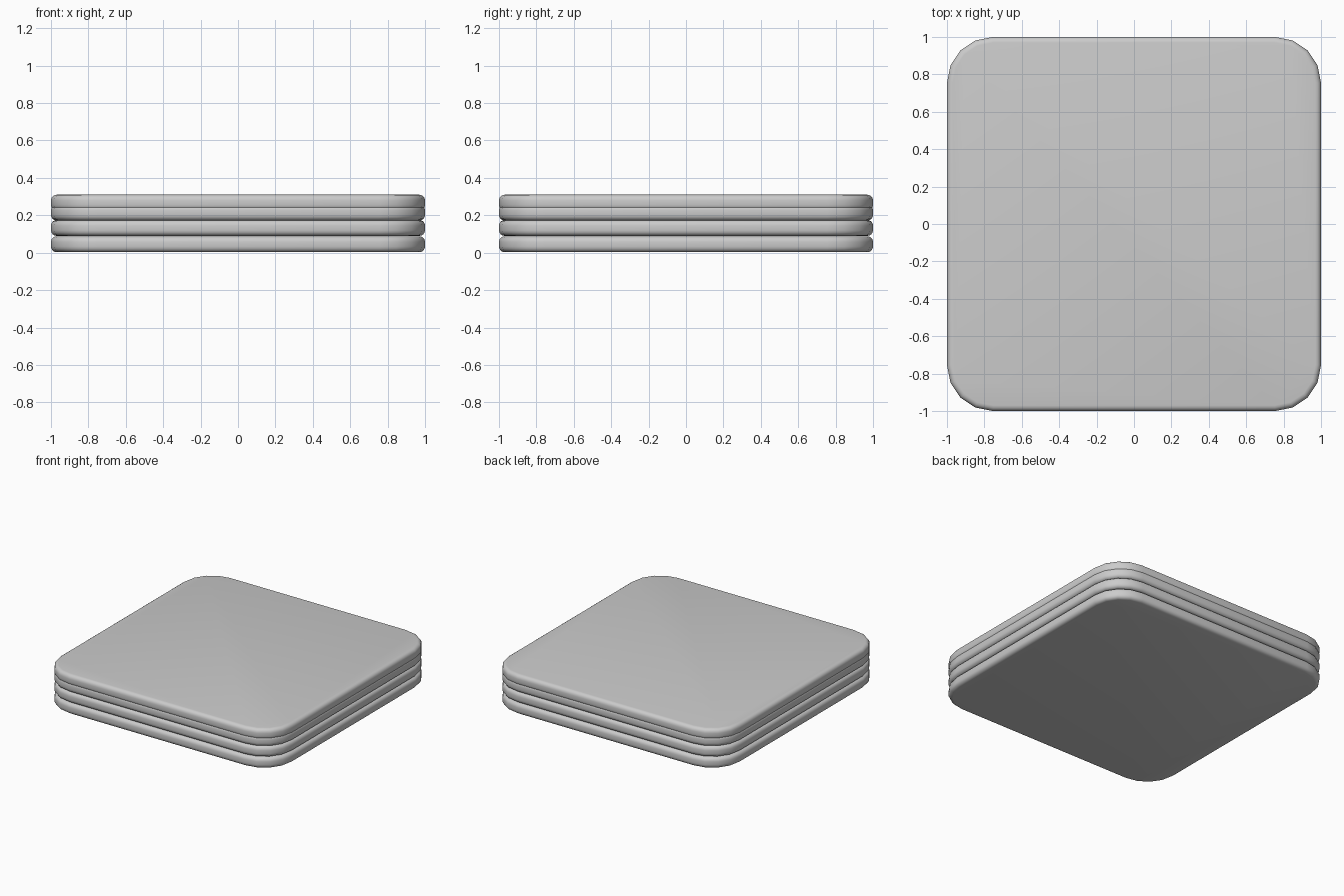
import bpy, bmesh, math

if "Cube" in bpy.data.objects:
    bpy.data.objects.remove(bpy.data.objects["Cube"])

HALF, RADIUS, THICK, EDGE = 1.0, 0.245, 0.085, 0.03
CORNER_SEGMENTS = 4


def slab(name, z):
    """Rounded square plate with softened rims, bottom face at height z."""
    bm = bmesh.new()
    outline = []
    for sx, sy, start in ((1, 1, 0), (-1, 1, 90), (-1, -1, 180), (1, -1, 270)):
        for i in range(CORNER_SEGMENTS + 1):
            a = math.radians(start + 90 * i / CORNER_SEGMENTS)
            c = HALF - RADIUS
            outline.append(bm.verts.new((sx * c + RADIUS * math.cos(a),
                                         sy * c + RADIUS * math.sin(a), z)))
    base = bm.faces.new(outline)
    top = bmesh.ops.extrude_face_region(bm, geom=[base], use_keep_orig=True)
    bmesh.ops.translate(bm, vec=(0, 0, THICK),
                        verts=[v for v in top["geom"] if isinstance(v, bmesh.types.BMVert)])
    bmesh.ops.recalc_face_normals(bm, faces=bm.faces)
    # Round the upper and lower rims
    rims = [e for e in bm.edges if abs(e.verts[0].co.z - e.verts[1].co.z) < 1e-5]
    bmesh.ops.bevel(bm, geom=rims, offset=EDGE, segments=4, profile=0.5, affect='EDGES')
    for f in bm.faces:
        f.smooth = True
    mesh = bpy.data.meshes.new(name)
    bm.to_mesh(mesh)
    bm.free()
    obj = bpy.data.objects.new(name, mesh)
    bpy.context.collection.objects.link(obj)
    return obj


# Stack of four plates; the top one sinks slightly into the one below
for name, z in (("bottom_slab", 0.003), ("lower_middle_slab", 0.09),
                ("upper_middle_slab", 0.172), ("top_slab", 0.225)):
    slab(name, z)
